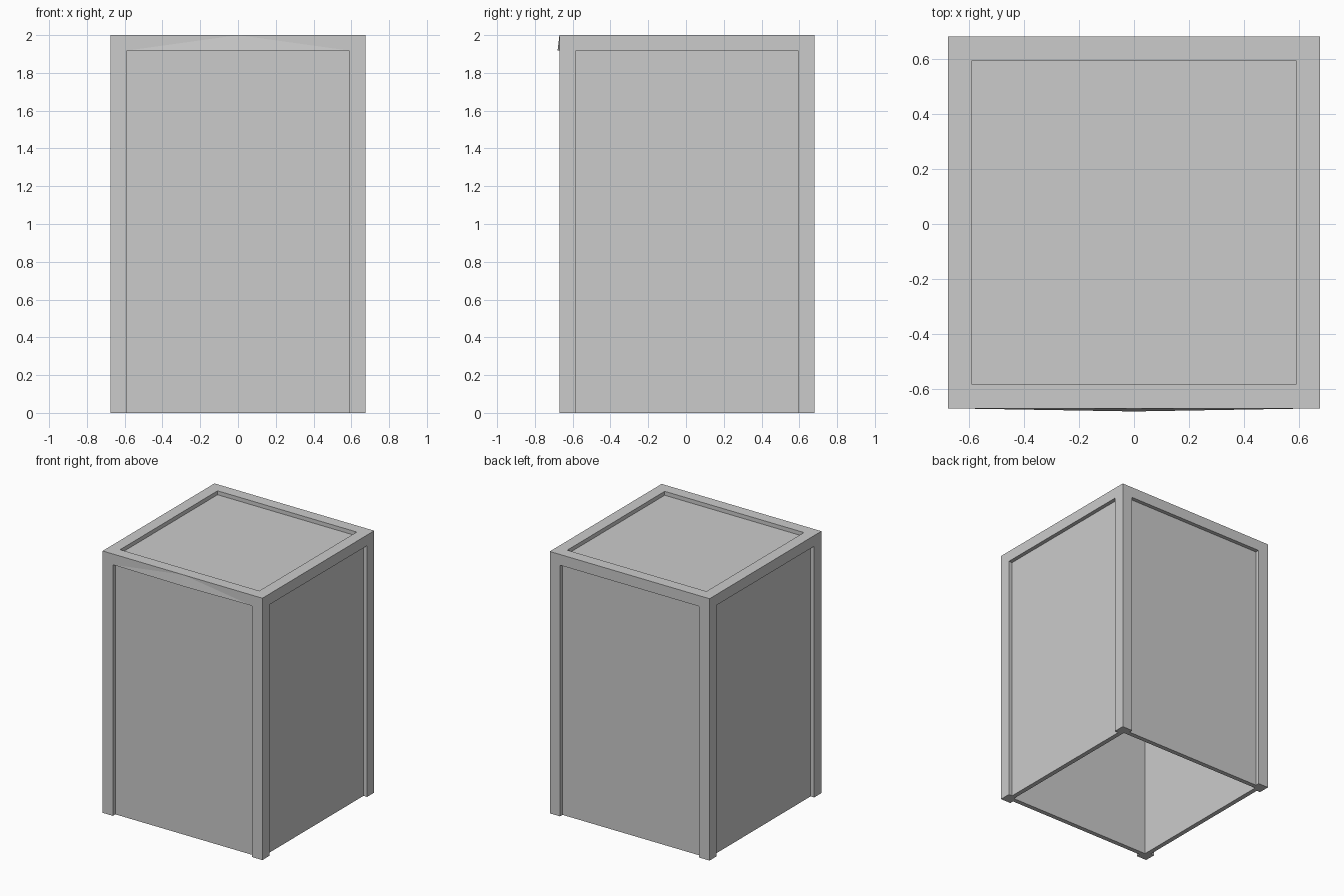
import bpy, bmesh
from mathutils import Vector

if "Cube" in bpy.data.objects:
    bpy.data.objects.remove(bpy.data.objects["Cube"])

CY = 0.005       # body centre in y
H = 0.675        # outer half width
OPEN = 0.588     # half width of the framed openings
DEPTH = 0.03     # panel recess
INNER = 0.61     # half width of the hollow inside
TOP, RAIL = 2.0, 1.918


def box(name, lo, hi):
    lo, hi = Vector(lo), Vector(hi)
    bm = bmesh.new()
    bmesh.ops.create_cube(bm, size=1)
    for v in bm.verts:
        v.co = (lo + hi) / 2 + v.co * (hi - lo)
    return finish(name, bm)


def finish(name, bm):
    bmesh.ops.recalc_face_normals(bm, faces=bm.faces)
    me = bpy.data.meshes.new(name)
    bm.to_mesh(me)
    bm.free()
    ob = bpy.data.objects.new(name, me)
    bpy.context.collection.objects.link(ob)
    return ob


# Framed body
body = box("framed_box", (-H, CY - H, 0), (H, CY + H, TOP))

# Recess cutters for the four sides, the top, and the open-bottomed interior
F = H - DEPTH
cutters = [
    box("interior_cutter", (-INNER, CY - INNER, -0.1), (INNER, CY + INNER, TOP - 0.065)),
    box("top_recess_cutter", (-OPEN, CY - OPEN, TOP - DEPTH), (OPEN, CY + OPEN, TOP + 0.1)),
]
for s in (-1, 1):
    a, b = sorted((s * F, s * (H + 0.1)))
    cutters.append(box("side_recess_cutter", (a, CY - OPEN, -0.1), (b, CY + OPEN, RAIL)))
    cutters.append(box("face_recess_cutter", (-OPEN, CY + a, -0.1), (OPEN, CY + b, RAIL)))
for c in cutters:
    c.hide_render = True
    m = body.modifiers.new(c.name, 'BOOLEAN')
    m.operation, m.solver, m.object = 'DIFFERENCE', 'EXACT', c

# Apply the cuts and remove the helpers
bpy.context.view_layer.update()
me = bpy.data.meshes.new_from_object(body.evaluated_get(bpy.context.evaluated_depsgraph_get()))
body.modifiers.clear()
body.data = me
for c in cutters:
    bpy.data.objects.remove(c)

# Slight outward bow along the lower edge of the front top rail
bm = bmesh.new()
y = CY - H
pts = [(-OPEN, y, RAIL), (OPEN, y, RAIL), (0, y - 0.01, RAIL), (0, y, TOP)]
bmesh.ops.convex_hull(bm, input=[bm.verts.new(p) for p in pts])
finish("front_rail_bow", bm)
